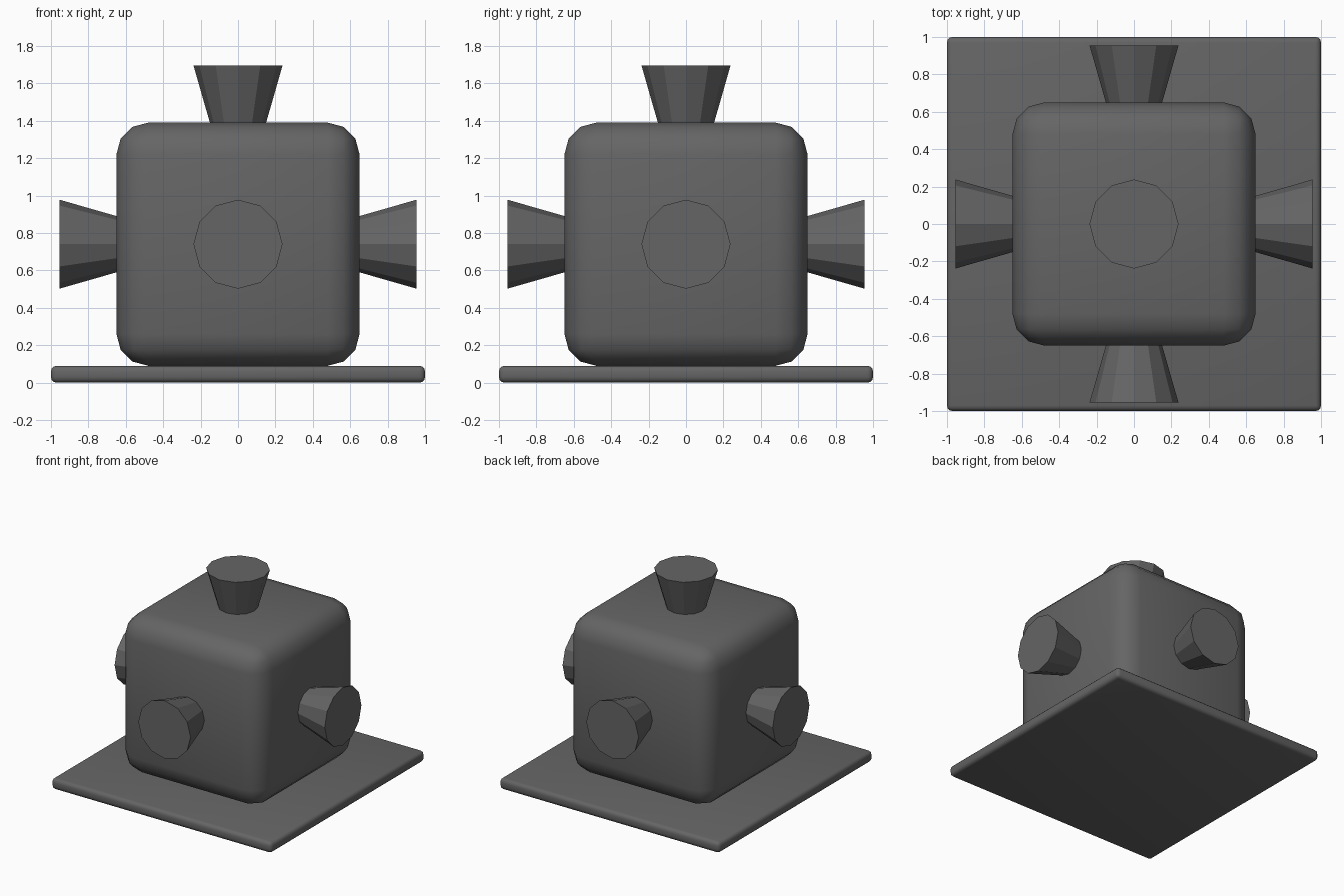
import bpy
import math
from mathutils import Vector

if "Cube" in bpy.data.objects:
    bpy.data.objects.remove(bpy.data.objects["Cube"])

grey = bpy.data.materials.new("dark grey")
grey.diffuse_color = (0.13, 0.13, 0.13, 1)
grey.use_nodes = True
grey.node_tree.nodes["Principled BSDF"].inputs["Base Color"].default_value = grey.diffuse_color

CENTRE = Vector((0, 0, 0.74))


def rounded_box(name, size, centre, radius, segments):
    bpy.ops.mesh.primitive_cube_add(size=1, location=centre)
    ob = bpy.context.object
    ob.name = name
    ob.scale = size
    bpy.ops.object.transform_apply(location=False, rotation=False, scale=True)
    bevel = ob.modifiers.new("rounding", 'BEVEL')
    bevel.width = radius
    bevel.segments = segments
    bpy.ops.object.modifier_apply(modifier=bevel.name)
    bpy.ops.object.shade_smooth_by_angle(angle=math.radians(40))
    ob.data.materials.append(grey)


def flared_knob(name, direction):
    # twelve-sided cone frustum, its narrow end sunk into the body
    d = Vector(direction)
    inner, outer = 0.60, 0.955
    bpy.ops.mesh.primitive_cone_add(
        vertices=12, radius1=0.136, radius2=0.238, depth=outer - inner,
        location=CENTRE + d * (inner + outer) / 2,
        rotation=d.to_track_quat('Z', 'Y').to_euler())
    ob = bpy.context.object
    ob.name = name
    ob.data.materials.append(grey)


# Base plate and rounded cube body
rounded_box("base_plate", (2, 2, 0.09), (0, 0, 0.045), 0.03, 3)
rounded_box("body", (1.3, 1.3, 1.3), CENTRE, 0.17, 3)

# Knobs on the top and the four sides
for name, direction in (("top", (0, 0, 1)), ("right", (1, 0, 0)),
                        ("left", (-1, 0, 0)), ("front", (0, -1, 0)),
                        ("back", (0, 1, 0))):
    flared_knob(name + "_knob", direction)
